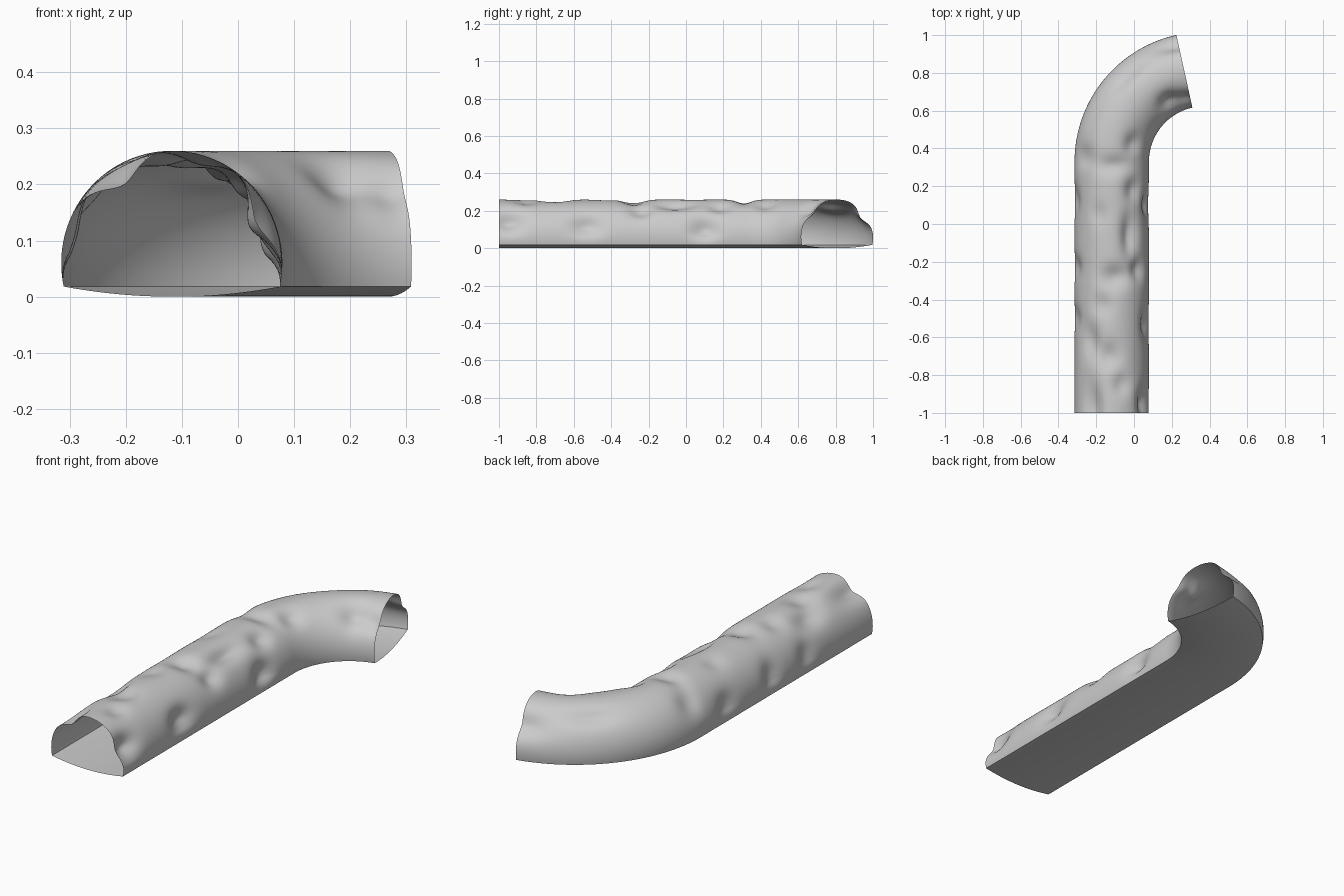
import bpy, bmesh, math
from mathutils import Vector

if "Cube" in bpy.data.objects:
    bpy.data.objects.remove(bpy.data.objects["Cube"])

HALF, CX, BEND_Y = 0.197, -0.118, 0.329     # half width, straight centre line, start of bend
R, TURN = 0.491, math.radians(77.5)         # bend radius on the centre line, bend angle
LOW = math.asin(-0.042 / 0.2)               # angle where the wall meets the floor
NS, NA = 200, 72

# dents in the wall: distance along path, angle (0 = right, 90 = top), length, width in degrees, depth
DENTS = [
    (-0.95, 25, 0.08, 17, 0.045), (-0.98, 122, 0.13, 16, 0.036), (-0.70, 95, 0.07, 18, 0.026),
    (-0.62, 125, 0.09, 16, 0.026), (-0.53, 18, 0.08, 16, 0.034), (-0.50, 165, 0.06, 18, 0.018),
    (-0.85, 75, 0.06, 14, 0.018), (-0.43, 105, 0.06, 16, 0.016), (-0.28, 85, 0.06, 22, 0.030),
    (-0.23, 165, 0.06, 20, 0.022), (-0.24, 45, 0.06, 14, 0.026), (-0.06, 62, 0.11, 13, 0.030),
    (0.10, 12, 0.07, 18, 0.035), (0.12, 168, 0.07, 18, 0.020), (0.05, 110, 0.06, 14, 0.012),
    (0.18, 55, 0.06, 14, 0.024), (0.31, 88, 0.05, 26, 0.022), (0.35, 140, 0.05, 20, 0.020),
    (0.45, 60, 0.07, 14, 0.020), (0.74, 128, 0.09, 12, 0.018), (0.84, 50, 0.08, 18, 0.034),
    (0.99, 142, 0.09, 17, 0.034), (0.96, 42, 0.06, 14, 0.020),
]


def place(s, u, z):
    """Point at distance s along the path, u to the right of it, at height z."""
    if s <= BEND_Y:
        return Vector((CX + u, s, z))
    a = (s - BEND_Y) / R
    r = R - u
    return Vector((CX + R - r * math.cos(a), BEND_Y + r * math.sin(a), z))


def wall(s, t):
    ang = LOW + (math.pi - 2 * LOW) * t
    deg = math.degrees(ang)
    d = sum(k * math.exp(-((s - ds) / l) ** 2 - ((deg - da) / w) ** 2)
            for ds, da, l, w, k in DENTS)
    d *= min(1, math.sin(math.pi * t) * 4)   # keep the foot of the wall straight
    return place(s, (HALF - d) * math.cos(ang), 0.06 + (0.2 - d) * math.sin(ang))


def floor(s, t):
    u = (2 * t - 1) * HALF * math.cos(LOW)
    return place(s, u, 0.018 * (2 * t - 1) ** 2)


def sheet(name, func, na, flip):
    """Smooth open surface swept along the path."""
    length = 1 + BEND_Y + R * TURN
    bm = bmesh.new()
    rows = [[bm.verts.new(func(-1 + length * i / NS, j / na)) for j in range(na + 1)]
            for i in range(NS + 1)]
    for a, b in zip(rows, rows[1:]):
        for j in range(na):
            q = (a[j], b[j], b[j + 1], a[j + 1])
            f = bm.faces.new(q[::-1] if flip else q)
            f.smooth = True
    me = bpy.data.meshes.new(name)
    bm.to_mesh(me)
    bm.free()
    ob = bpy.data.objects.new(name, me)
    bpy.context.collection.objects.link(ob)
    return ob


# dented rock vault and shallow curved floor
sheet("tunnel_vault", wall, NA, False)
sheet("tunnel_floor", floor, 24, False)
